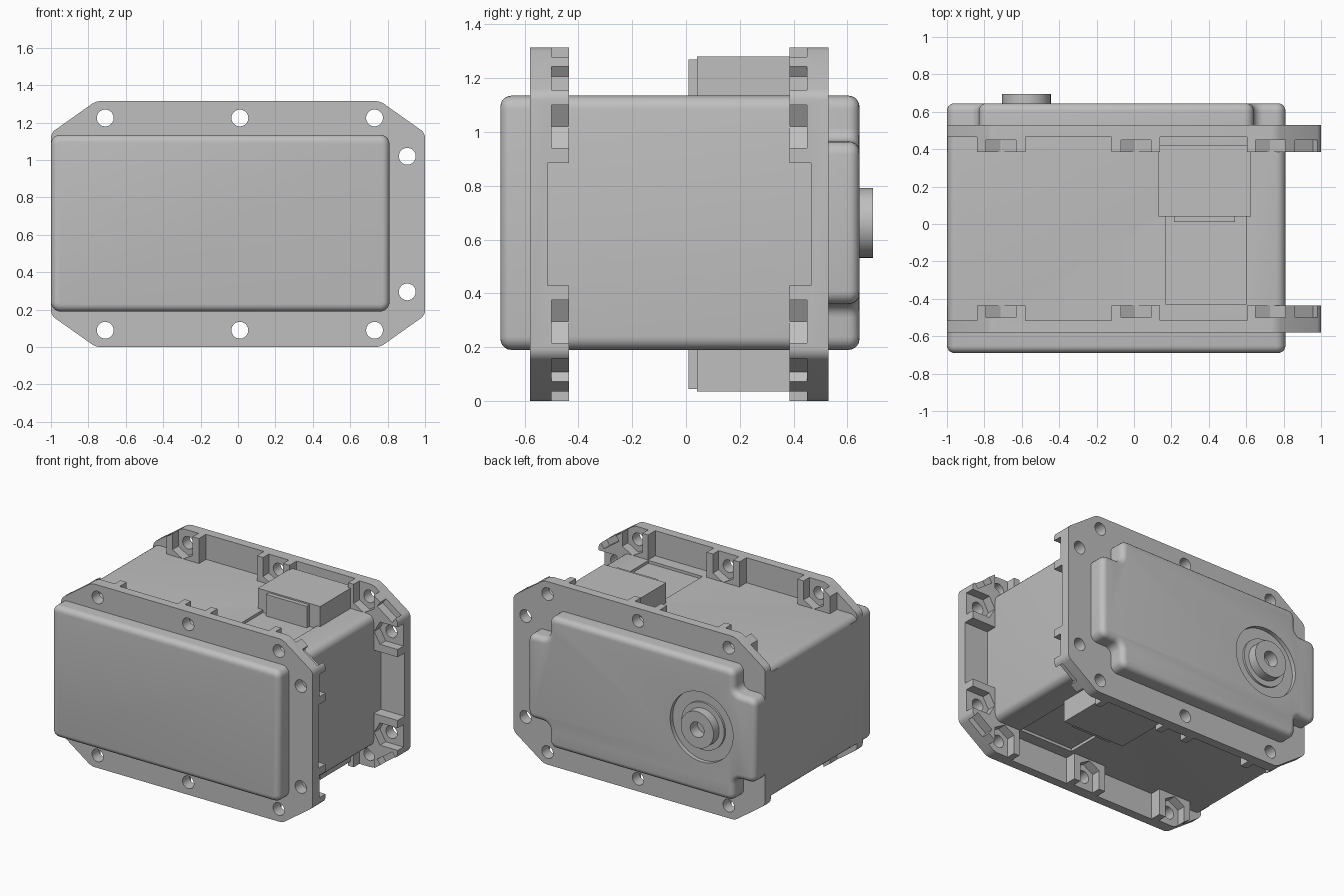
import bpy, bmesh, math
from mathutils import Matrix, Vector

cube = bpy.data.objects.get("Cube")
if cube:
    bpy.data.objects.remove(cube, do_unlink=True)

grey = bpy.data.materials.new("light grey plastic")
grey.use_nodes = True
COLOUR = (0.52, 0.52, 0.52, 1)
grey.diffuse_color = COLOUR
grey.node_tree.nodes["Principled BSDF"].inputs["Base Color"].default_value = COLOUR

LEFT, RIGHT, LOW, HIGH = -1.0, 0.81, 0.19, 1.135   # case section
MID = (LOW + HIGH) / 2
TOP = 1.315                                        # flange height


def prism(bm, pts, y0, y1):
    """Extrude an (x, z) outline from y0 to y1."""
    face = bm.faces.new([bm.verts.new((x, y0, z)) for x, z in pts])
    out = bmesh.ops.extrude_face_region(bm, geom=[face])
    moved = [g for g in out["geom"] if isinstance(g, bmesh.types.BMVert)]
    bmesh.ops.translate(bm, verts=moved, vec=(0, y1 - y0, 0))
    bmesh.ops.recalc_face_normals(bm, faces=bm.faces)


def rect(x0, x1, z0, z1):
    return [(x0, z0), (x1, z0), (x1, z1), (x0, z1)]


def circle(x, z, r, n=32):
    return [(x + r * math.cos(math.tau * i / n), z + r * math.sin(math.tau * i / n)) for i in range(n)]


def flip(pts):
    """Mirror an outline top to bottom."""
    return [(x, TOP - z) for x, z in pts]


def along_y(e):
    d = e.verts[1].co - e.verts[0].co
    return abs(d.y) > 0.9 * d.length


def round_corners(bm, width):
    bmesh.ops.bevel(bm, geom=[e for e in bm.edges if along_y(e)], offset=width,
                    segments=5, profile=0.5, affect='EDGES')


def round_rim(bm, y, width):
    rim = [e for e in bm.edges if all(abs(v.co.y - y) < 1e-4 for v in e.verts)]
    bmesh.ops.bevel(bm, geom=rim, offset=width, segments=5, profile=0.5, affect='EDGES')


def finish(name, bm):
    me = bpy.data.meshes.new(name)
    bm.to_mesh(me)
    bm.free()
    me.materials.append(grey)
    ob = bpy.data.objects.new(name, me)
    bpy.context.collection.objects.link(ob)
    return ob


def solid(name, pts, y0, y1):
    bm = bmesh.new()
    prism(bm, pts, y0, y1)
    return finish(name, bm)


def cut(ob, shapes):
    """Subtract a list of (outline, y0, y1) prisms."""
    bm = bmesh.new()
    for pts, y0, y1 in shapes:
        prism(bm, pts, y0, y1)
    tool = finish("cutter", bm)
    tool.hide_render = True
    mod = ob.modifiers.new("cut", 'BOOLEAN')
    mod.operation, mod.solver, mod.object = 'DIFFERENCE', 'EXACT', tool
    dg = bpy.context.evaluated_depsgraph_get()
    me = bpy.data.meshes.new_from_object(ob.evaluated_get(dg))
    ob.modifiers.clear()
    ob.data = me
    bpy.data.objects.remove(tool, do_unlink=True)


def smooth(ob):
    ob.data.shade_smooth()
    ob.data.set_sharp_from_angle(angle=math.radians(32))


# Main case with the rounded front cover
bm = bmesh.new()
prism(bm, rect(LEFT, RIGHT, LOW, HIGH), -0.69, 0.5)
round_corners(bm, 0.05)
round_rim(bm, -0.69, 0.04)
case = finish("main_case", bm)
# Shallow cable channels on top and underside
cut(case, [(rect(0.17, 0.6, HIGH - 0.02, HIGH + 0.1), -0.43, 0.04),
           (rect(0.17, 0.6, LOW - 0.1, LOW + 0.02), -0.43, 0.04)])
smooth(case)

# Back cover with a notch at every corner
n = 0.17
bm = bmesh.new()
prism(bm, [(LEFT, LOW + n), (LEFT + n, LOW + n), (LEFT + n, LOW),
           (RIGHT - n, LOW), (RIGHT - n, LOW + n), (RIGHT, LOW + n),
           (RIGHT, HIGH - n), (RIGHT - n, HIGH - n), (RIGHT - n, HIGH),
           (LEFT + n, HIGH), (LEFT + n, HIGH - n), (LEFT, HIGH - n)], 0.5, 0.645)
round_corners(bm, 0.05)
round_rim(bm, 0.645, 0.04)
cover = finish("back_cover", bm)
SHAFT_X = -0.575
cut(cover, [(circle(SHAFT_X, MID, 0.25, 48), 0.615, 0.8)])
smooth(cover)

# Output shaft with collar and bore
for name, r, y in (("shaft_collar", 0.17, 0.63), ("output_shaft", 0.13, 0.695)):
    part = solid(name, circle(SHAFT_X, MID, r, 48), 0.56, y)
    cut(part, [(circle(SHAFT_X, MID, 0.055), 0.6, 0.8)])
    smooth(part)

# Mounting flanges: outline, screw holes, nut pockets and thinned stretches
half = [(-0.76, TOP), (-1, 1.145)]
right_half = [(1, 1.145), (0.76, TOP)]
outline = half + flip(half)[::-1] + flip(right_half)[::-1] + right_half
top_holes = [(x, 1.225) for x in (-0.71, 0.01, 0.73)]
side_hole = (0.905, 1.02)
holes = top_holes + [side_hole]
pocket = [(-0.08, 0.3), (-0.08, -0.046), (0, -0.092), (0.08, -0.046), (0.08, 0.3)]
nuts = [[(x + u, z + v) for u, v in pocket] for x, z in top_holes]
nuts.append([(side_hole[0] + v, side_hole[1] + u) for u, v in pocket])
thin = [rect(a, b, 1.1, 1.5) for a, b in ((-1.2, -0.84), (-0.58, -0.12), (0.14, 0.605))]
corner = [(0.837, 1.207), (0.957, 1.122), (1.07, 1.28), (0.95, 1.37)]


def flange(name, outer, s):
    bm = bmesh.new()
    prism(bm, outline, outer, outer + s * 0.145)
    bmesh.ops.bevel(bm, geom=[e for e in bm.edges if along_y(e)], offset=0.025,
                    segments=4, profile=0.5, affect='EDGES')
    ob = finish(name, bm)
    shelf, floor, past = outer + s * 0.065, outer + s * 0.08, outer + s * 0.3
    cut(ob, [(p, shelf, past) for p in thin + [flip(q) for q in thin]
             + [rect(0.7, 1.2, 0.43, TOP - 0.43)]])
    cut(ob, [(p, floor, past) for p in nuts[:3] + [flip(q) for q in nuts[:3]]])
    cut(ob, [(p, floor, past) for p in (nuts[3], flip(nuts[3]), corner, flip(corner))])
    drills = [circle(x, z, 0.045) for x, z in holes]
    cut(ob, [(p, outer - s * 0.1, past) for p in drills + [flip(q) for q in drills]])
    smooth(ob)


flange("front_flange", -0.58, 1)
flange("back_flange", 0.53, -1)

# Cable sockets above and below, each with a raised face
for side, f in (("top", lambda p: p), ("bottom", flip)):
    solid(side + "_socket", f(rect(0.13, 0.625, 1.1, 1.28)), 0.04, 0.42)
    solid(side + "_socket_face", f(rect(0.215, 0.54, 1.1, 1.27)), 0.01, 0.05)
